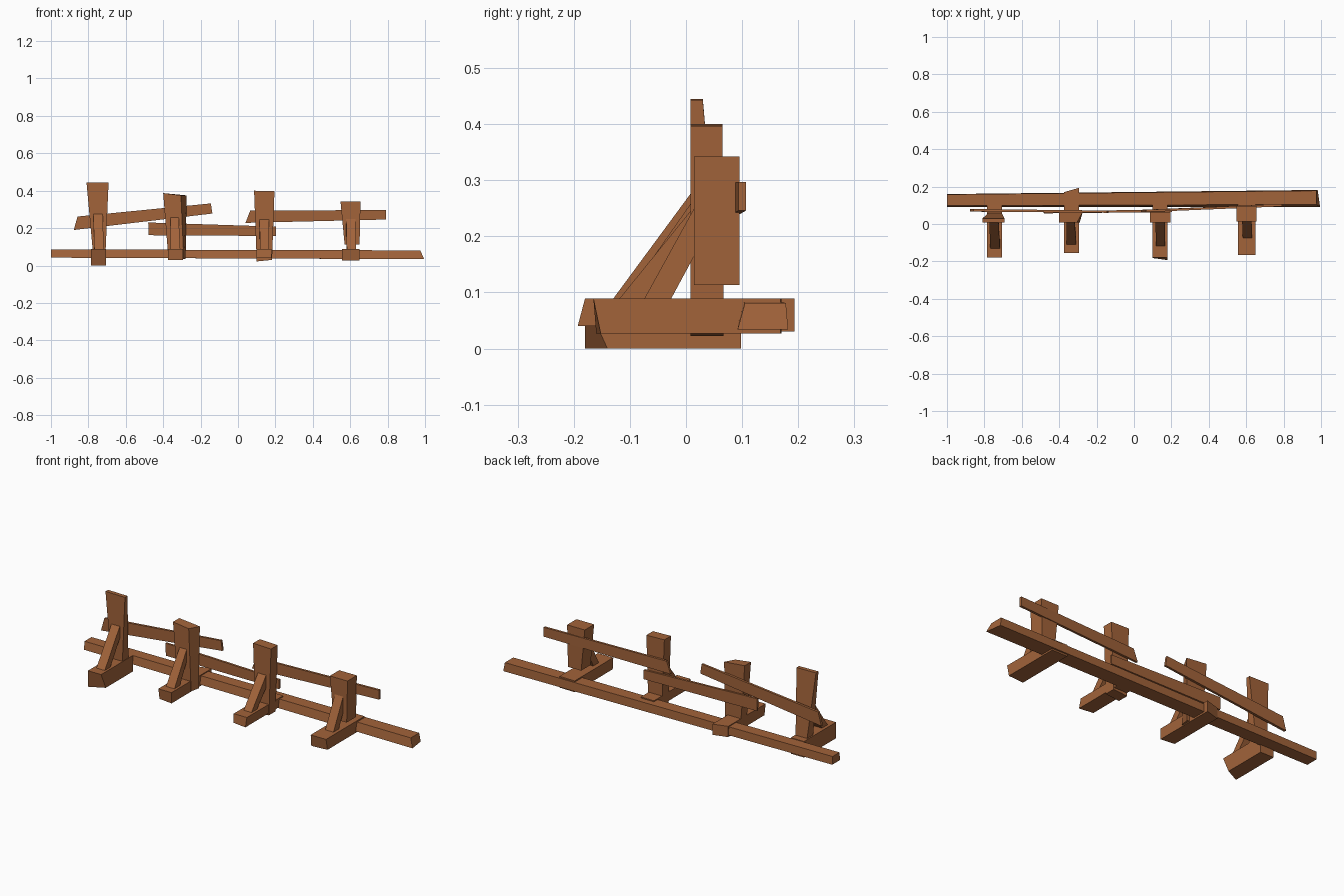
import bpy, bmesh

wood = bpy.data.materials.new("warm_brown_wood")
wood.diffuse_color = (0.36, 0.125, 0.042, 1)


def loft(name, a, b):
    """Solid plank between two four-cornered ends."""
    bm = bmesh.new()
    va = [bm.verts.new(p) for p in a]
    vb = [bm.verts.new(p) for p in b]
    bm.faces.new(va)
    bm.faces.new(vb[::-1])
    for i in range(4):
        j = (i + 1) % 4
        bm.faces.new((va[i], vb[i], vb[j], va[j]))
    bmesh.ops.recalc_face_normals(bm, faces=bm.faces[:])
    me = bpy.data.meshes.new(name)
    bm.to_mesh(me)
    bm.free()
    me.materials.append(wood)
    ob = bpy.data.objects.new(name, me)
    bpy.context.collection.objects.link(ob)
    return ob


def flat(x0, x1, y0, y1, zl, zr, back=0.0):
    """Horizontal end: z differs left/right, back widens the rear right corner."""
    return [(x0, y0, zl), (x1, y0, zr), (x1 + back, y1, zr), (x0, y1, zl)]


def foot(n, x0, x1, z0, z1, front, rear):
    """Ground timber; front = y at (low left, low right, top), rear = y at (left, right)."""
    fl, fr, ft = front
    rl, rr = rear
    loft(f"foot_{n}",
         [(x0, fl, z0), (x1, fr, z0), (x1, ft, z1), (x0, ft, z1)],
         [(x0, rl, z0), (x1, rr, z0), (x1, rr, z1), (x0, rl, z1)])


def brace(n, bx0, bx1, tx0, tx1, y, top, low, thick=0.048):
    """Slanted prop from the foot up to the post front, cut vertically at the top."""
    yt, zb = 0.02, 0.075
    loft(f"brace_{n}",
         [(bx0, y, zb), (bx1, y, zb), (bx1, y + thick, zb), (bx0, y + thick, zb)],
         [(tx0, yt, top), (tx1, yt, top), (tx1, yt, low), (tx0, yt, low)])


def rail(name, left, right):
    """Thin board; each end = x bottom, x top, z bottom, z top, y front, y back."""
    def end(xb, xt, zb, zt, y0, y1):
        return [(xb, y0, zb), (xb, y1, zb), (xt, y1, zt), (xt, y0, zt)]
    loft(name, end(*left), end(*right))


# long ground beam
loft("long_beam",
     [(-1, 0.092, 0.042), (-1, 0.160, 0.042), (-1, 0.158, 0.086), (-1, 0.098, 0.086)],
     [(0.995, 0.092, 0.034), (0.982, 0.182, 0.034), (0.975, 0.178, 0.081), (0.975, 0.105, 0.081)])

# feet
foot(1, -0.785, -0.705, 0.0, 0.088, (-0.18, -0.14, -0.18), (0.098, 0.098))
foot(2, -0.375, -0.295, 0.03, 0.089, (-0.145, -0.155, -0.155), (0.17, 0.193))
foot(3, 0.10, 0.18, 0.04, 0.089, (-0.182, -0.193, -0.18), (0.135, 0.135))
foot(4, 0.557, 0.650, 0.027, 0.089, (-0.16, -0.152, -0.165), (0.17, 0.168))

# posts
loft("post_1", flat(-0.772, -0.71, 0.008, 0.065, 0.03, 0.03),
     flat(-0.81, -0.692, 0.008, 0.03, 0.445, 0.443))
loft("post_2", flat(-0.372, -0.29, 0.008, 0.06, 0.035, 0.035, 0.01),
     flat(-0.40, -0.305, 0.008, 0.062, 0.387, 0.375, 0.03))
loft("post_3", flat(0.10, 0.182, 0.008, 0.067, 0.022, 0.03),
     flat(0.086, 0.195, 0.008, 0.065, 0.4, 0.397))
loft("post_4", flat(0.57, 0.65, 0.014, 0.095, 0.113, 0.113),
     flat(0.548, 0.655, 0.014, 0.095, 0.342, 0.342))

# braces
brace(1, -0.768, -0.717, -0.774, -0.724, -0.14, 0.292, 0.225)
brace(2, -0.360, -0.308, -0.360, -0.318, -0.12, 0.275, 0.21)
brace(3, 0.118, 0.165, 0.115, 0.165, -0.13, 0.26, 0.19)
brace(4, 0.582, 0.632, 0.578, 0.628, -0.082, 0.26, 0.175)

# rails nailed behind the posts
rail("rail_left", (-0.878, -0.858, 0.19, 0.262, 0.066, 0.08), (-0.137, -0.145, 0.278, 0.332, 0.06, 0.072))
rail("rail_middle", (-0.478, -0.48, 0.162, 0.230, 0.057, 0.069), (0.203, 0.203, 0.158, 0.208, 0.064, 0.077))
rail("rail_right", (0.04, 0.065, 0.228, 0.293, 0.064, 0.076), (0.79, 0.79, 0.246, 0.297, 0.094, 0.107))
